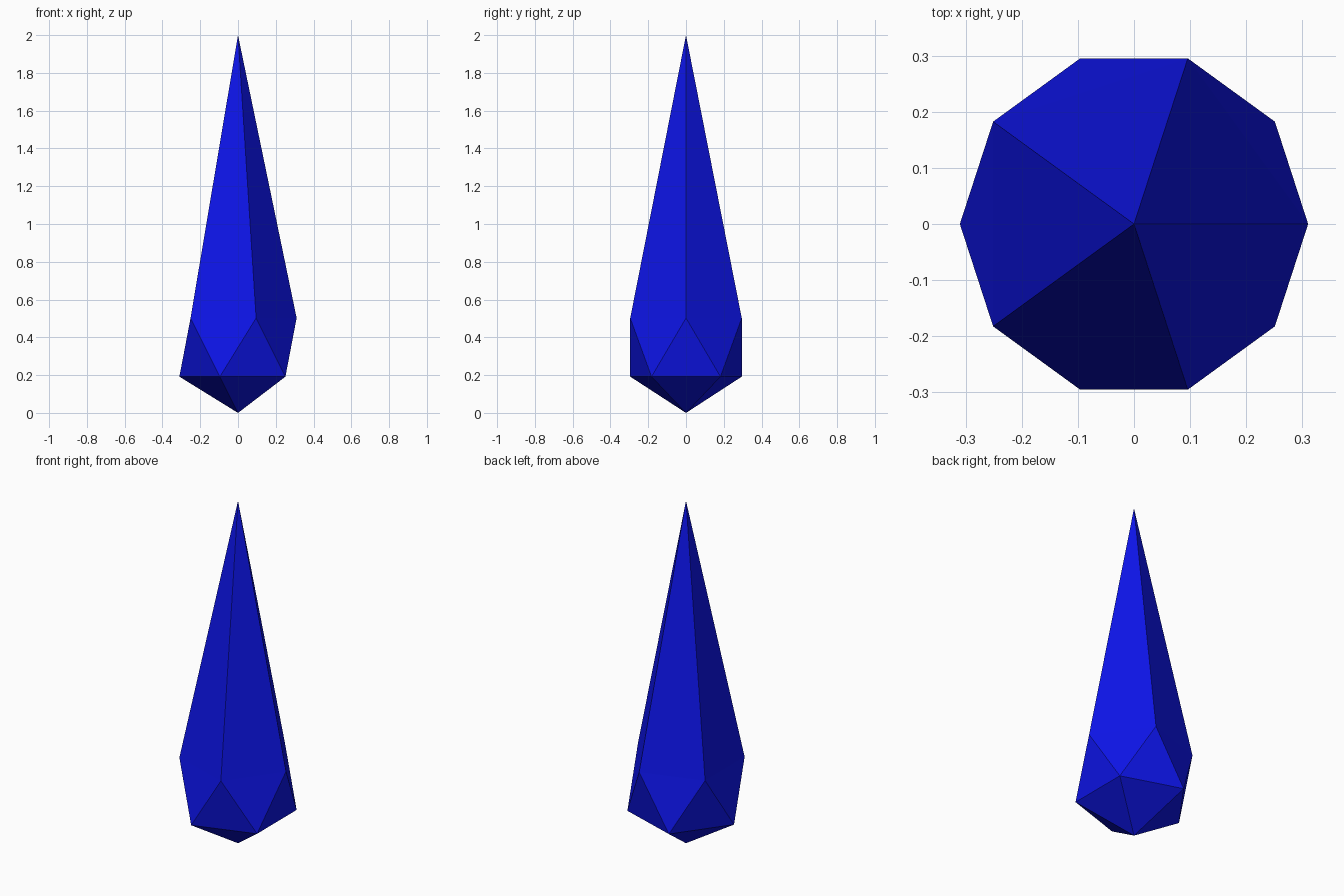
import bpy

if "Cube" in bpy.data.objects:
    bpy.data.objects.remove(bpy.data.objects["Cube"])

# Icosahedral drop: regular 20-sided base with its top point drawn up into a spike
R = 0.347
bpy.ops.mesh.primitive_ico_sphere_add(subdivisions=1, radius=R, location=(0, 0, 0))
crystal = bpy.context.object
crystal.name = "crystal_spike"

# Stand the lowest point on the ground
for v in crystal.data.vertices:
    v.co.z += R

# Pull the apex to full height
max(crystal.data.vertices, key=lambda v: v.co.z).co.z = 2.0
crystal.data.update()

# Deep blue
blue = bpy.data.materials.new("deep_blue")
blue.diffuse_color = (0.004, 0.007, 0.8, 1)
blue.use_nodes = True
blue.node_tree.nodes["Principled BSDF"].inputs["Base Color"].default_value = blue.diffuse_color
crystal.data.materials.append(blue)
